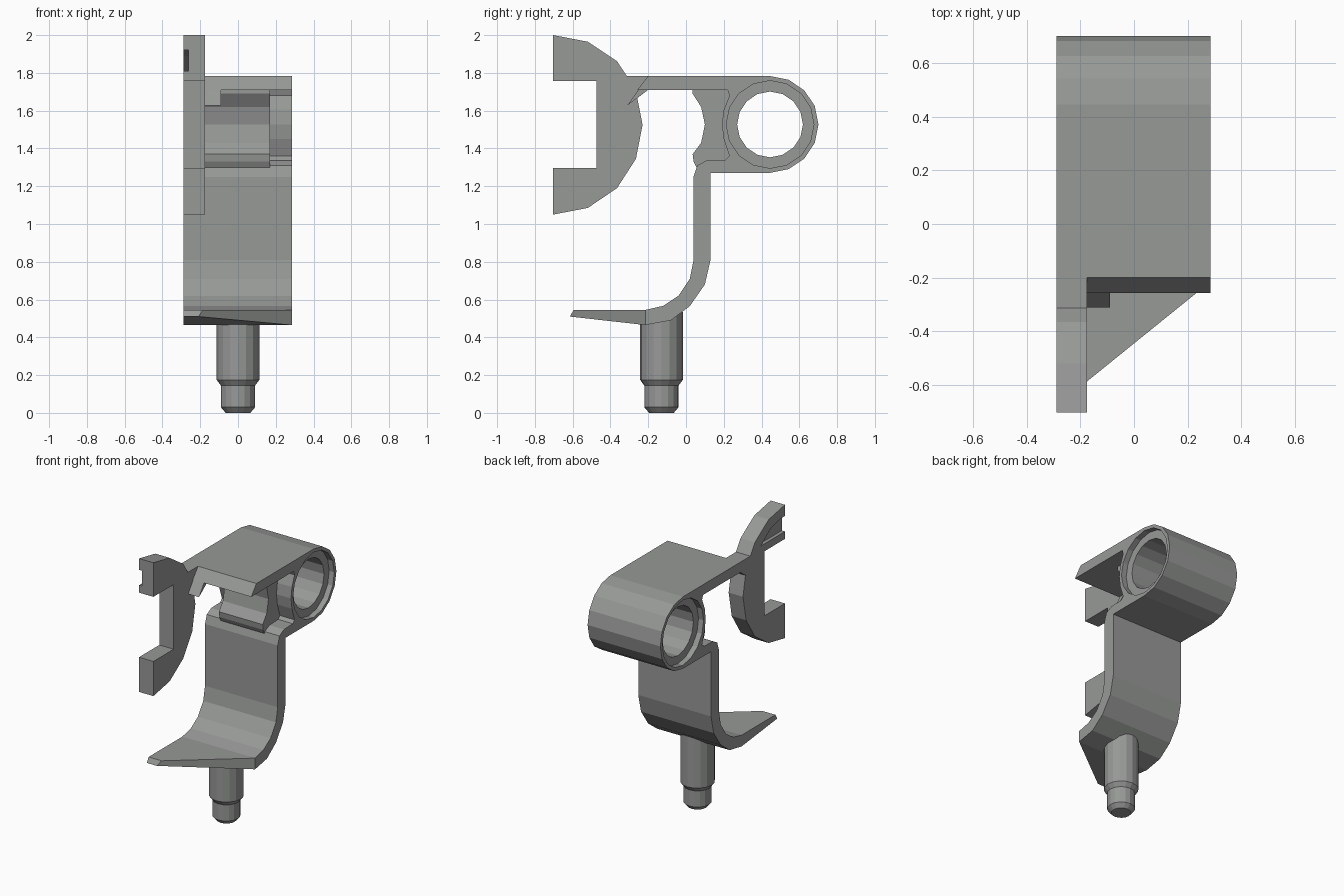
import bpy, bmesh, math
from mathutils import Matrix, Vector

if "Cube" in bpy.data.objects:
    bpy.data.objects.remove(bpy.data.objects["Cube"])

grey = bpy.data.materials.new("mid grey")
grey.use_nodes = True
colour = (0.31, 0.32, 0.31, 1)
grey.diffuse_color = colour
grey.node_tree.nodes["Principled BSDF"].inputs["Base Color"].default_value = colour


def finish(name, bm):
    bmesh.ops.recalc_face_normals(bm, faces=bm.faces)
    mesh = bpy.data.meshes.new(name)
    bm.to_mesh(mesh)
    bm.free()
    mesh.materials.append(grey)
    obj = bpy.data.objects.new(name, mesh)
    bpy.context.collection.objects.link(obj)
    return obj


def prism(name, outline, x0, x1):
    """Extrude a (y, z) outline from x0 to x1."""
    bm = bmesh.new()
    face = bm.faces.new([bm.verts.new((x0, y, z)) for y, z in outline])
    ext = bmesh.ops.extrude_face_region(bm, geom=[face])
    moved = [v for v in ext["geom"] if isinstance(v, bmesh.types.BMVert)]
    bmesh.ops.translate(bm, verts=moved, vec=(x1 - x0, 0, 0))
    return finish(name, bm)


def arc(centre, radius, start, end, steps):
    angles = [math.radians(start + (end - start) * i / steps) for i in range(steps + 1)]
    return [(centre[0] + radius * math.cos(a), centre[1] + radius * math.sin(a)) for a in angles]


def cut(obj, cutter):
    mod = obj.modifiers.new("cut", "BOOLEAN")
    mod.operation, mod.solver, mod.object = "DIFFERENCE", "EXACT", cutter
    bpy.context.view_layer.update()
    deps = bpy.context.evaluated_depsgraph_get()
    mesh = bpy.data.meshes.new_from_object(obj.evaluated_get(deps))
    obj.modifiers.clear()
    obj.data = mesh
    bpy.data.objects.remove(cutter)


LEFT, RIGHT = -0.288, 0.285
WEB_LEFT, WEB_RIGHT = -0.175, 0.17
HUB = (0.445, 1.527)

# Body: top arm, round sleeve, wall and curved foot in one profile
body_outline = [(-0.2, 1.783)] + arc(HUB, 0.256, 90, -90, 8) + [
    (0.13, 1.271), (0.13, 0.81), (0.1, 0.68), (0.02, 0.565), (-0.08, 0.49),
    (-0.215, 0.465), (-0.615, 0.51), (-0.595, 0.545), (-0.215, 0.545),
    (-0.12, 0.567), (-0.04, 0.62), (0.02, 0.71), (0.04, 0.81), (0.04, 1.25),
    (0.06, 1.31), (0.11, 1.337), (0.21, 1.34), (0.23, 1.36), (0.2, 1.45),
    (0.19, 1.527), (0.2, 1.605), (0.23, 1.68), (0.22, 1.71), (-0.258, 1.71)]
body = prism("body", body_outline, LEFT, RIGHT)

# Through bore with a shallow recess at each end
cut(body, prism("bore", arc(HUB, 0.174, 0, 337.5, 15), -0.4, 0.4))
recess = 0.04
for x0, x1 in ((LEFT - 0.1, LEFT + recess), (RIGHT - recess, RIGHT + 0.1)):
    cut(body, prism("recess", arc(HUB, 0.232, 0, 337.5, 15), x0, x1))

# Trim the foot along a diagonal
bm = bmesh.new()
corners = [(RIGHT, -0.215), (-0.21, -0.615), (-0.21, -0.9), (0.6, -0.9), (0.6, -0.215)]
low = bm.faces.new([bm.verts.new((x, y, 0.3)) for x, y in corners])
ext = bmesh.ops.extrude_face_region(bm, geom=[low])
bmesh.ops.translate(bm, vec=(0, 0, 0.5),
                    verts=[v for v in ext["geom"] if isinstance(v, bmesh.types.BMVert)])
cut(body, finish("foot_trim", bm))

# Hollow-faced web between wall, arm and sleeve
prism("web", [(0.035, 1.73), (0.035, 1.69), (0.08, 1.62), (0.1, 1.527), (0.08, 1.43),
              (0.035, 1.37), (0.04, 1.33), (0.06, 1.29), (0.2, 1.32), (0.235, 1.36),
              (0.21, 1.45), (0.2, 1.527), (0.21, 1.605), (0.235, 1.68), (0.22, 1.73)],
      WEB_LEFT, WEB_RIGHT)

# Small hook under the arm tip
prism("arm_hook", [(-0.2, 1.783), (-0.311, 1.628), (-0.255, 1.67), (-0.2, 1.71)],
      WEB_LEFT, -0.09)

# C-shaped side bracket joined to the arm
bracket = prism("side_bracket", [
    (-0.703, 2.0), (-0.52, 1.965), (-0.365, 1.862), (-0.313, 1.783), (-0.2, 1.783),
    (-0.2, 1.71), (-0.258, 1.667), (-0.23, 1.525), (-0.265, 1.345), (-0.365, 1.19),
    (-0.52, 1.085), (-0.703, 1.05), (-0.703, 1.297), (-0.475, 1.297),
    (-0.475, 1.757), (-0.703, 1.757)], LEFT, WEB_LEFT)
cut(bracket, prism("pocket", [(-0.8, 1.92), (-0.66, 1.92), (-0.54, 1.89), (-0.43, 1.81),
                              (-0.8, 1.81)], LEFT - 0.1, LEFT + 0.025))

# Stepped pin with chamfered ends
bm = bmesh.new()
rings = []
for radius, z in ((0.065, 0), (0.091, 0.03), (0.091, 0.145), (0.113, 0.175), (0.113, 0.535)):
    rings.append([bm.verts.new((x, y, z)) for x, y in arc((0, -0.13), radius, 0, 337.5, 15)])
for a, b in zip(rings, rings[1:]):
    for i in range(len(a)):
        j = (i + 1) % len(a)
        bm.faces.new((a[i], a[j], b[j], b[i]))
bm.faces.new(rings[0])
bm.faces.new(rings[-1])
finish("pin", bm)
